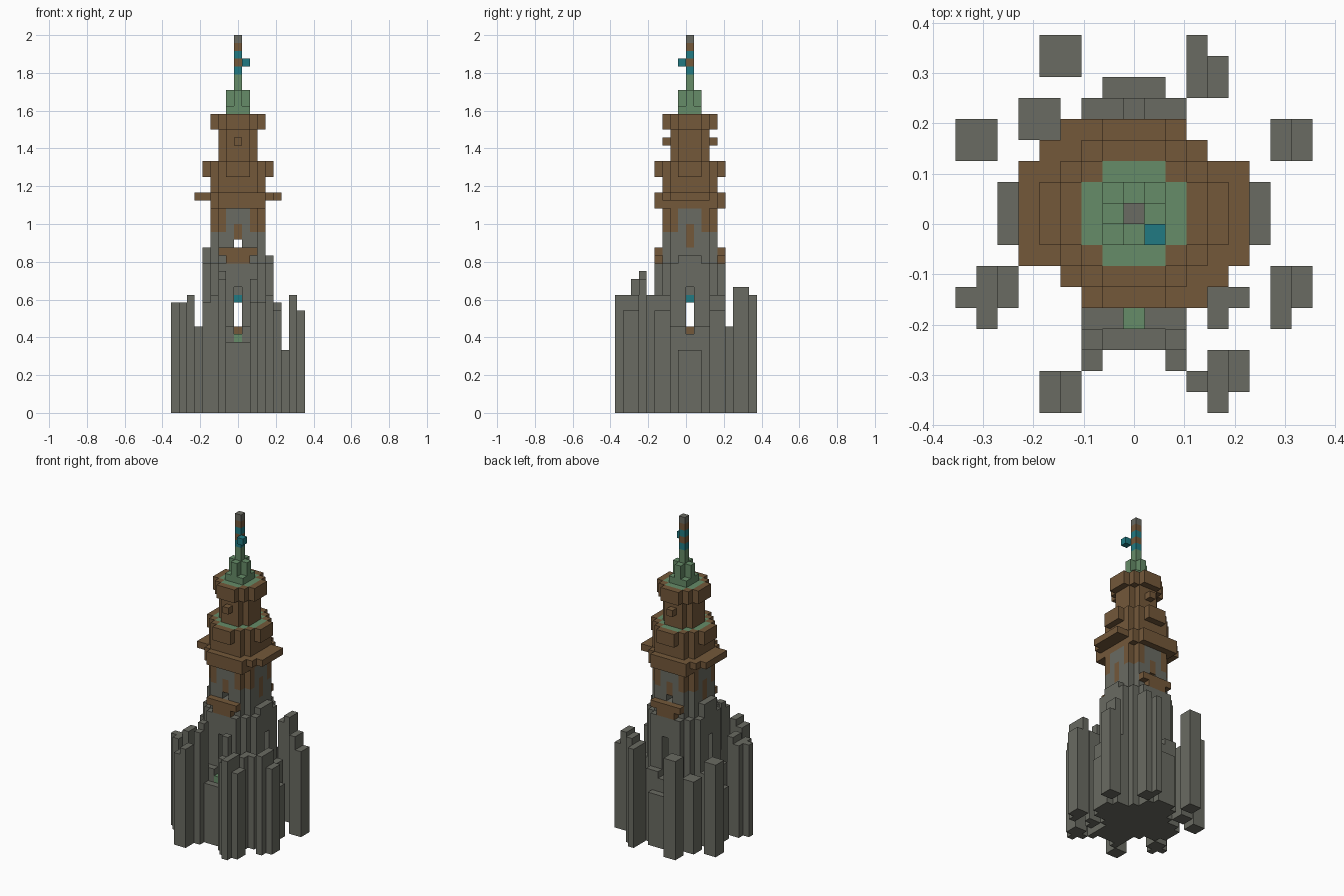
import bpy, bmesh
from mathutils import Vector

cube = bpy.data.objects.get("Cube")
if cube:
    bpy.data.objects.remove(cube, do_unlink=True)

V = 2 / 48          # edge of one block
grid = {}           # (x, y, z) -> (part, colour)

COLOURS = {
    "stone_grey": (0.144, 0.147, 0.122),
    "rust_brown": (0.174, 0.098, 0.042),
    "patina_green": (0.133, 0.262, 0.138),
    "lamp_teal": (0.015, 0.195, 0.223),
}
materials = {}
for name, rgb in COLOURS.items():
    m = bpy.data.materials.new(name)
    m.use_nodes = True
    m.diffuse_color = (*rgb, 1)
    bsdf = m.node_tree.nodes["Principled BSDF"]
    bsdf.inputs["Base Color"].default_value = (*rgb, 1)
    bsdf.inputs["Roughness"].default_value = 0.9
    materials[name] = m
GREY, BROWN, GREEN, TEAL = COLOURS


def disc(limit):
    """Round plan of blocks inside a squared radius."""
    r = range(-6, 7)
    return [(x, y) for x in r for y in r if x * x + y * y <= limit]


def rows(widths):
    """Symmetric plan from half widths of successive rows."""
    n = len(widths)
    return [(x, y) for y in range(1 - n, n)
            for x in range(-widths[abs(y)], widths[abs(y)] + 1)]


def box(x0, x1, y0, y1):
    return [(x, y) for x in range(x0, x1 + 1) for y in range(y0, y1 + 1)]


def fill(part, plan, z0, z1, colour):
    for x, y in plan:
        for z in range(z0, z1):
            grid[x, y, z] = (part, colour)


def carve(plan, z0, z1):
    for x, y in plan:
        for z in range(z0, z1):
            grid.pop((x, y, z), None)


# Stone foot and stepped shaft
foot = rows([6, 6, 5, 3, 2, 2, 1])
fill("foot", foot, 0, 8, GREY)
fill("foot", box(-1, 1, -6, -6), 8, 9, GREY)
fill("foot", [c for c in foot if max(map(abs, c)) < 6], 8, 11, GREY)
fill("shaft", disc(20), 8, 19, GREY)
fill("shaft", disc(17), 19, 20, GREY)
fill("shaft", box(-4, -4, -1, 1), 20, 21, GREY)
fill("upper_shaft", disc(13), 20, 26, GREY)

# Free standing and attached pillars: x range, y range, height
PILLARS = [
    (-4, -3, 7, 8, 15), (3, 3, 6, 8, 15), (4, 4, 6, 7, 16),
    (-8, -7, 3, 4, 14), (-5, -4, 4, 5, 11), (7, 7, 3, 4, 15), (8, 8, 3, 4, 13),
    (-7, -7, -5, -3, 14), (-8, -8, -4, -4, 14), (-6, -6, -4, -3, 15),
    (7, 7, -5, -3, 15), (8, 8, -4, -3, 13),
    (4, 4, -5, -4, 14), (5, 5, -4, -4, 14),
    (4, 4, -9, -7, 15), (5, 5, -8, -7, 13), (3, 3, -8, -8, 14),
    (-4, -4, -9, -8, 14), (-3, -3, -9, -8, 15),
    (-2, -2, -7, -7, 17), (-2, -2, -6, -6, 18),
    (2, 2, -7, -7, 14), (2, 2, -6, -6, 17),
]
for x0, x1, y0, y1, h in PILLARS:
    fill("pillars", box(x0, x1, y0, y1), 0, h, GREY)

# Crossing passages with a lamp over a plinth
cross = box(0, 0, -6, 6) + box(-6, 6, 0, 0)
core = [c for c in cross if max(map(abs, c)) <= 2]
carve(cross, 10, 16)
fill("plinth", core, 10, 11, BROWN)
fill("lamp", core, 14, 15, TEAL)
fill("shaft", core, 15, 16, GREY)
fill("front_step", [(0, -5)], 9, 10, GREEN)

# Balconies front and back, with an open passage above
for y in (-4, 4):
    fill("balcony", box(-1, 1, y, y), 19, 20, BROWN)
    fill("balcony", box(-2, 2, y, y), 20, 21, BROWN)
carve(box(0, 0, -4, 4), 21, 22)

# Rusty corners and streaks on the upper shaft
fill("rust_corners", [c for c in disc(13) if min(map(abs, c)) >= 2], 23, 26, BROWN)
for s in (-3, 3):
    fill("rust_streaks", [(0, s)], 22, 24, BROWN)
    fill("rust_streaks", [(s, 0)], 21, 24, BROWN)

# Twisted eaves, each side skewed by one block
ends = box(-2, 3, -4, -4) + box(-3, 2, 4, 4)
fill("lower_eaves", box(-3, 3, -3, 3) + ends, 26, 27, BROWN)
fill("upper_eaves", box(-5, 5, -2, 2) + box(-3, 4, -3, -3)
     + box(-4, 3, 3, 3) + ends, 27, 28, BROWN)

# Gallery, lantern room and roof rim
fill("gallery_wall", disc(13), 28, 30, BROWN)
fill("gallery_rim", disc(17), 30, 32, BROWN)
fill("gallery_floor", disc(10), 31, 32, GREEN)
fill("lantern_room", disc(5), 32, 36, BROWN)
fill("lantern_box", [(0, -3), (0, 3)], 34, 35, BROWN)
fill("roof_rim", disc(10), 36, 38, BROWN)
fill("roof_floor", disc(5), 37, 38, GREEN)

# Green crown and banded mast
fill("crown", disc(2), 38, 39, GREEN)
fill("crown", disc(1), 39, 41, GREEN)
fill("mast", [(0, 0)], 41, 48, GREEN)
for z, colour in zip(range(43, 48), (TEAL, BROWN, TEAL, BROWN, GREY)):
    fill("mast", [(0, 0)], z, z + 1, colour)
fill("flag", [(1, -1)], 44, 45, TEAL)

# Turn each part into a mesh of its exposed block faces
AXES = [Vector(a) for a in ((1, 0, 0), (0, 1, 0), (0, 0, 1))]
parts = {}
for cell, (part, colour) in grid.items():
    parts.setdefault(part, []).append((cell, colour))

for part, cells in parts.items():
    used = sorted({colour for _, colour in cells})
    bm = bmesh.new()
    for cell, colour in cells:
        centre = Vector(cell) + Vector((0, 0.5, 0.5))
        for i in range(3):
            for s in (-1, 1):
                n = AXES[i] * s
                if tuple(int(c) for c in Vector(cell) + n) in grid:
                    continue
                u, w = AXES[(i + 1) % 3] / 2, AXES[(i + 2) % 3] * s / 2
                mid = centre + n / 2
                quad = (mid - u - w, mid + u - w, mid + u + w, mid - u + w)
                face = bm.faces.new([bm.verts.new(p * V) for p in quad])
                face.material_index = used.index(colour)
    bmesh.ops.remove_doubles(bm, verts=bm.verts, dist=V / 100)
    bmesh.ops.dissolve_limit(bm, angle_limit=0.01, verts=bm.verts,
                             edges=bm.edges, delimit={"MATERIAL"})
    mesh = bpy.data.meshes.new(part)
    bm.to_mesh(mesh)
    bm.free()
    for colour in used:
        mesh.materials.append(materials[colour])
    bpy.context.collection.objects.link(bpy.data.objects.new(part, mesh))
